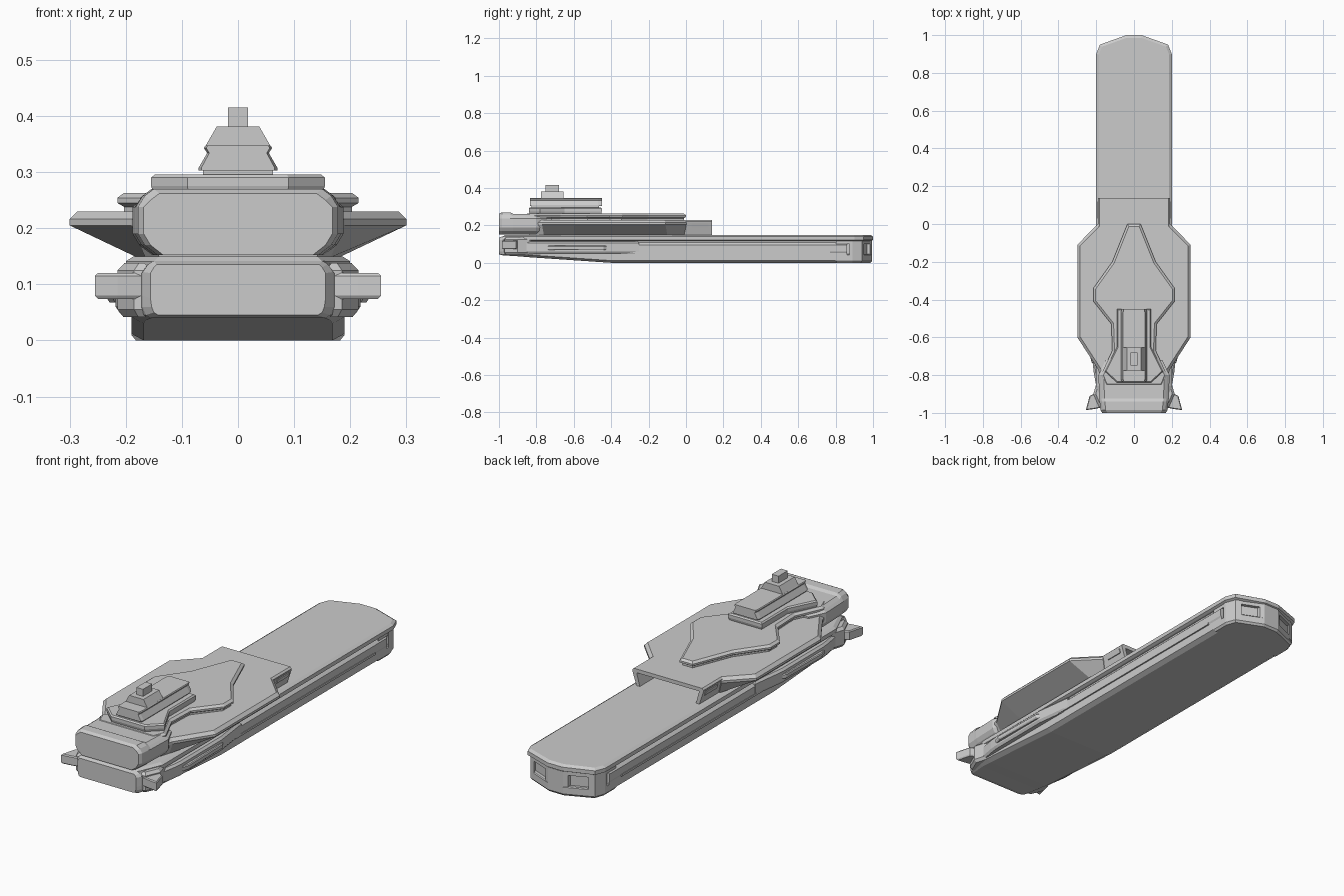
import bpy, bmesh
from mathutils import Vector

if "Cube" in bpy.data.objects:
    bpy.data.objects.remove(bpy.data.objects["Cube"])


def skin(name, rings):
    """Solid through matching closed rings of 3D points, flat shaded."""
    bm = bmesh.new()
    vs = [[bm.verts.new(p) for p in r] for r in rings]
    n = len(vs[0])
    for a, b in zip(vs, vs[1:]):
        for i in range(n):
            j = (i + 1) % n
            bm.faces.new((a[i], a[j], b[j], b[i]))
    bm.faces.new(vs[0][::-1])
    bm.faces.new(vs[-1])
    bmesh.ops.recalc_face_normals(bm, faces=bm.faces)
    me = bpy.data.meshes.new(name)
    bm.to_mesh(me)
    bm.free()
    ob = bpy.data.objects.new(name, me)
    bpy.context.collection.objects.link(ob)
    return ob


def mirror_pts(half):
    return list(half) + [(-x, y) for x, y in reversed(half)]


def inset(poly, d):
    """Move every edge of a counter-clockwise polygon inwards by d."""
    out, n = [], len(poly)
    for i in range(n):
        p, a, b = (Vector(poly[k % n]) for k in (i, i - 1, i + 1))
        e1, e2 = (p - a).normalized(), (b - p).normalized()
        n1, n2 = Vector((-e1.y, e1.x)), Vector((-e2.y, e2.x))
        out.append(tuple(p + (n1 + n2) * d / (1 + n1.dot(n2))))
    return out


def plate(name, half, levels):
    """Symmetric plan outline stacked at (z, inset) levels."""
    poly = mirror_pts(half)
    return skin(name, [[(x, y, z) for x, y in inset(poly, d)] for z, d in levels])


def along(name, sections):
    """Symmetric (x, z) half sections lofted along y."""
    return skin(name, [[(x, y, z) for x, z in mirror_pts(h)] for y, h in sections])


def pair(name, poly, levels):
    """Plan outline on the right side, stacked and mirrored to the left."""
    for side, s in (("right", 1), ("left", -1)):
        skin(f"{name}_{side}", [[(s * x, y, z) for x, y in inset(poly, d)] for z, d in levels])


# lower hull, tapering to a raised, chamfered front
def hull(w, zb, zt=.125):
    return [(w - .022, zb), (w, zb + .012), (w, .052), (w + .004, .06),
            (w + .004, .095), (w - .01, .108), (w - .012, zt)]

nose = [(.142, .045), (.15, .05), (.154, .06), (.156, .075), (.156, .12), (.15, .13), (.145, .135)]
lip = [(.155, .04), (.164, .045), (.17, .06), (.17, .08), (.17, .122), (.16, .136), (.15, .142)]
along("lower_hull", [(-1, nose), (-.98, lip), (-.9, hull(.188, .035, .14)),
                     (-.84, hull(.19, .03)), (-.4, hull(.19, 0)), (.86, hull(.19, 0))])

# long flat deck with bevelled rim
deck = [(.15, -.98), (.2, -.86), (.2, .9), (.18, .95), (.04, 1)]
plate("flight_deck", deck, [(.116, .012), (.122, 0), (.141, 0), (.15, .014)])

# stern: recessed core, sill, centre block and corner posts
tail = [(.19, .8), (.19, .89), (.172, .94), (.04, .995)]
plate("stern_core", tail, [(.02, .018), (.12, .018)])
plate("stern_sill", tail, [(0, .008), (.01, 0), (.042, 0), (.046, .004)])
plate("stern_header", tail, [(.1, .002), (.118, .002)])
plate("stern_block", [(.06, .94), (.06, .984), (.04, .995)], [(.01, 0), (.118, 0)])
pair("stern_post", [(.165, .9), (.19, .875), (.19, .89), (.172, .94), (.145, .952)],
     [(.02, 0), (.118, 0)])

# side sponsons, rub rails and bow pods
pair("sponson", [(.17, -.88), (.2, -.86), (.214, -.78), (.218, -.74), (.218, -.43), (.195, -.25), (.17, -.25)],
     [(.048, .008), (.06, 0), (.105, 0), (.115, .01)])
pair("sponson_rail", [(.2, -.72), (.222, -.74), (.233, -.7), (.228, -.44), (.2, -.4)],
     [(.068, .004), (.074, 0), (.088, 0), (.092, .004)])
pair("rub_rail", [(.18, -.4), (.197, -.35), (.197, .77), (.18, .77)], [(.05, 0), (.06, 0)])
pair("bow_pod", [(.16, -.97), (.215, -.98), (.255, -.985), (.235, -.91), (.215, -.9), (.19, -.84), (.16, -.84)],
     [(.074, .004), (.08, 0), (.115, 0), (.12, .004)])
pair("bow_cheek", [(.155, -.975), (.185, -.97), (.215, -.9), (.195, -.83), (.155, -.83)],
     [(.042, .01), (.055, 0), (.125, 0), (.138, .012)])

# wide upper body: flat top, sharp edge, undercut to the deck
wide = mirror_pts([(.165, -.85), (.19, -.77), (.3, -.6), (.3, -.11), (.19, .002)])
under = mirror_pts([(.14, -.84), (.165, -.76), (.18, -.6), (.18, -.1), (.17, -.01)])
skin("upper_body", [[(x, y, .148) for x, y in under], [(x, y, .205) for x, y in wide],
                    [(x, y, .216) for x, y in wide], [(x, y, .23) for x, y in inset(wide, .014)]])

# overhanging rear roof with side legs and small leg vents
along("rear_roof", [(y, [(.165, .212), (.188, .212), (.19, .222), (.182, .23)]) for y in (-.05, .138)])
for s in (1, -1):
    leg = [(.19, .216), (.168, .15), (.15, .15), (.168, .216)]
    skin("roof_leg_" + ("right" if s > 0 else "left"),
         [[(s * x, y, z) for x, z in leg] for y in (-.05, .138)])
    vent = [(.193, .21), (.186, .19), (.17, .19), (.17, .21)]
    skin("leg_vent_" + ("right" if s > 0 else "left"),
         [[(s * x, y, z) for x, z in vent] for y in (.03, .12)])

# chamfered block at the front of the upper body
def block(w, top):
    return [(w - .035, .152), (w - .012, .17), (w, .19), (w, .238), (w - .012, top - .012), (w - .028, top)]

along("upper_front_block", [(-1, block(.168, .262)), (-.985, block(.178, .27)), (-.94, block(.182, .27)),
                            (-.925, block(.184, .262)), (-.8, block(.188, .26)), (-.72, block(.15, .25))])

# raised shaped plate on the upper body
plate("raised_plate", [(.15, -.86), (.175, -.8), (.115, -.67), (.12, -.53), (.215, -.41), (.215, -.34),
                       (.115, -.2), (.035, 0)],
      [(.225, .012), (.238, .012), (.245, 0), (.254, 0), (.263, .012)])

# bridge base, island and stepped tower
plate("bridge_base", [(.09, -.84), (.155, -.78), (.09, -.65), (.09, -.45)],
      [(.255, .006), (.275, 0), (.29, 0), (.296, .006)])
plate("bridge_neck", [(.062, -.825), (.062, -.465)], [(.29, 0), (.31, 0)])
island = [(.07, .303), (.07, .308), (.055, .334), (.061, .343), (.058, .347)]
along("bridge_island", [(-.835, [(x * .93, z) for x, z in island]), (-.82, island), (-.47, island),
                        (-.45, [(x * .93, z) for x, z in island])])
along("bridge_tower", [(y, [(.06, .343), (.038, .381)]) for y in (-.775, -.655)])
along("bridge_cap", [(y, [(.018, .378), (.018, .415)]) for y in (-.75, -.68)])
